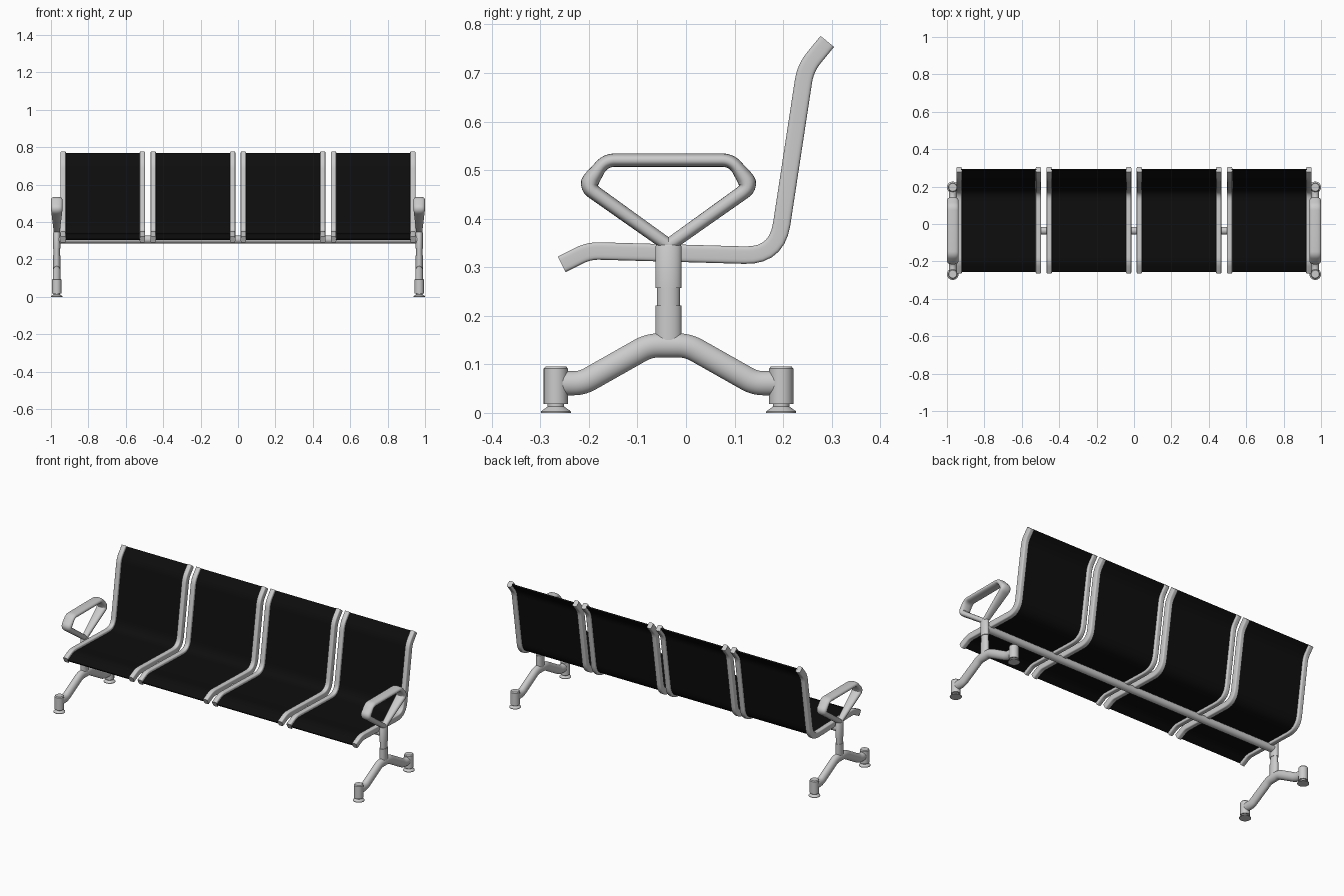
import bpy, bmesh, math
from mathutils import Vector

if "Cube" in bpy.data.objects:
    bpy.data.objects.remove(bpy.data.objects["Cube"])

LEG_X, LEG_Y = 0.969, -0.036


def ellipse(n, p=2.0):
    """Unit (super)ellipse section; a higher p gives a squarer shape."""
    pts = []
    for i in range(n):
        a = 2 * math.pi * (i + 0.5) / n
        c, s = math.cos(a), math.sin(a)
        pts.append((math.copysign(abs(c) ** (2 / p), c), math.copysign(abs(s) ** (2 / p), s)))
    return pts


RECT = [(1, 1), (-1, 1), (-1, -1), (1, -1)]


def fillet(ctrl, steps=7):
    """Polyline of (y, z, radius) with rounded inner corners."""
    pts = [Vector(c[:2]) for c in ctrl]
    out = [pts[0]]
    for i in range(1, len(pts) - 1):
        p, a, b = pts[i], pts[i - 1] - pts[i], pts[i + 1] - pts[i]
        t = min(ctrl[i][2] / math.tan(a.angle(b) / 2), 0.49 * a.length, 0.49 * b.length)
        s, e = p + a.normalized() * t, p + b.normalized() * t
        for k in range(steps + 1):
            u = k / steps
            out.append(s * (1 - u) ** 2 + p * 2 * u * (1 - u) + e * u * u)
    return out + [pts[-1]]


def finish(name, bm, angle=35, mat=None):
    bmesh.ops.recalc_face_normals(bm, faces=bm.faces)
    me = bpy.data.meshes.new(name)
    bm.to_mesh(me)
    bm.free()
    ob = bpy.data.objects.new(name, me)
    bpy.context.collection.objects.link(ob)
    if mat:
        me.materials.append(mat)
    bpy.ops.object.select_all(action='DESELECT')
    ob.select_set(True)
    bpy.context.view_layer.objects.active = ob
    bpy.ops.object.shade_smooth_by_angle(angle=math.radians(angle))
    return ob


def skin(rings):
    bm = bmesh.new()
    vs = [[bm.verts.new(p) for p in r] for r in rings]
    n = len(vs[0])
    for a, b in zip(vs, vs[1:]):
        for i in range(n):
            bm.faces.new((a[i], a[(i + 1) % n], b[(i + 1) % n], b[i]))
    bm.faces.new(vs[0])
    bm.faces.new(vs[-1])
    return bm


def sweep(name, path, section, x, width, thick, y0=0.0, mat=None):
    """Sweep a section along a path in the YZ plane; half sizes depend on z."""
    rings = []
    for i, p in enumerate(path):
        t = (path[min(i + 1, len(path) - 1)] - path[max(i - 1, 0)]).normalized()
        w, h = width(p.y), thick(p.y)
        rings.append([(x + u * w, y0 + p.x - t.y * v * h, p.y + t.x * v * h) for u, v in section])
    return finish(name, skin(rings), mat=mat)


def lathe(name, profile, x, y, sx=1.0, n=28):
    rings = [[(x + sx * r * math.cos(2 * math.pi * i / n), y + r * math.sin(2 * math.pi * i / n), z)
              for i in range(n)] for r, z in profile]
    return finish(name, skin(rings))


def mirrored(half):
    """Extend a half path that ends at y > or < 0 with its reflection."""
    return half + [(-y, z, r) for y, z, r in reversed(half)]


black = bpy.data.materials.new("black_seat")
black.diffuse_color = (0.004, 0.004, 0.004, 1)
black.use_nodes = True
black.node_tree.nodes["Principled BSDF"].inputs["Base Color"].default_value = black.diffuse_color

# Four seats: a black bent panel between two side rails
seat_path = fillet([(-0.256, 0.306, 0), (-0.2, 0.334, 0.09), (0.187, 0.323, 0.075),
                    (0.246, 0.71, 0.1), (0.291, 0.765, 0)])
rail_section = ellipse(24, 5)
for k in range(4):
    cx = (k - 1.5) * 0.482
    sweep("seat_panel", seat_path, RECT, cx, lambda z: 0.202, lambda z: 0.004, mat=black)
    for s in (-1, 1):
        sweep("seat_rail", seat_path, rail_section, cx + s * 0.212,
              lambda z: 0.0145, lambda z: 0.018)

# Cross beam under the seats
bm = bmesh.new()
n = 24
bm = skin([[(x, LEG_Y + 0.021 * math.cos(2 * math.pi * i / n), 0.306 + 0.021 * math.sin(2 * math.pi * i / n))
            for i in range(n)] for x in (-LEG_X, LEG_X)])
finish("cross_beam", bm)

# End supports: arched legs, feet, post and armrest loop
leg_path = fillet([(-0.23, 0.061, 0), (-0.178, 0.061, 0.07), (-0.04, 0.139, 0.08),
                   (0.04, 0.139, 0.08), (0.178, 0.061, 0.07), (0.23, 0.061, 0)])
arm_path = fillet(mirrored([(0, 0.345, 0), (-0.170, 0.466, 0.022), (-0.1305, 0.5205, 0.04)]))


def arm_width(z):
    return 0.016 + 0.014 * min(1, max(0, (z - 0.36) / 0.1))


def arm_thick(z):
    return 0.0138 + 0.005 * max(0, 1 - abs(z - 0.475) / 0.03)


for s in (-1, 1):
    x = s * LEG_X
    sweep("arched_leg", leg_path, ellipse(24), x, lambda z: 0.021, lambda z: 0.025, LEG_Y)
    sweep("armrest", arm_path, ellipse(24, 2.4), x, arm_width, arm_thick, LEG_Y)
    lathe("post", [(0.027, 0.14), (0.027, 0.221), (0.0235, 0.221), (0.0235, 0.257),
                   (0.027, 0.257), (0.027, 0.343), (0.025, 0.346)], x, LEG_Y, 0.7)
    for f in (-1, 1):
        y = LEG_Y + f * 0.232
        lathe("foot_socket", [(0.025, 0.018), (0.025, 0.091), (0.021, 0.096)], x, y)
        lathe("foot_pad", [(0.031, 0), (0.031, 0.003), (0.017, 0.013), (0.017, 0.02)], x, y)
